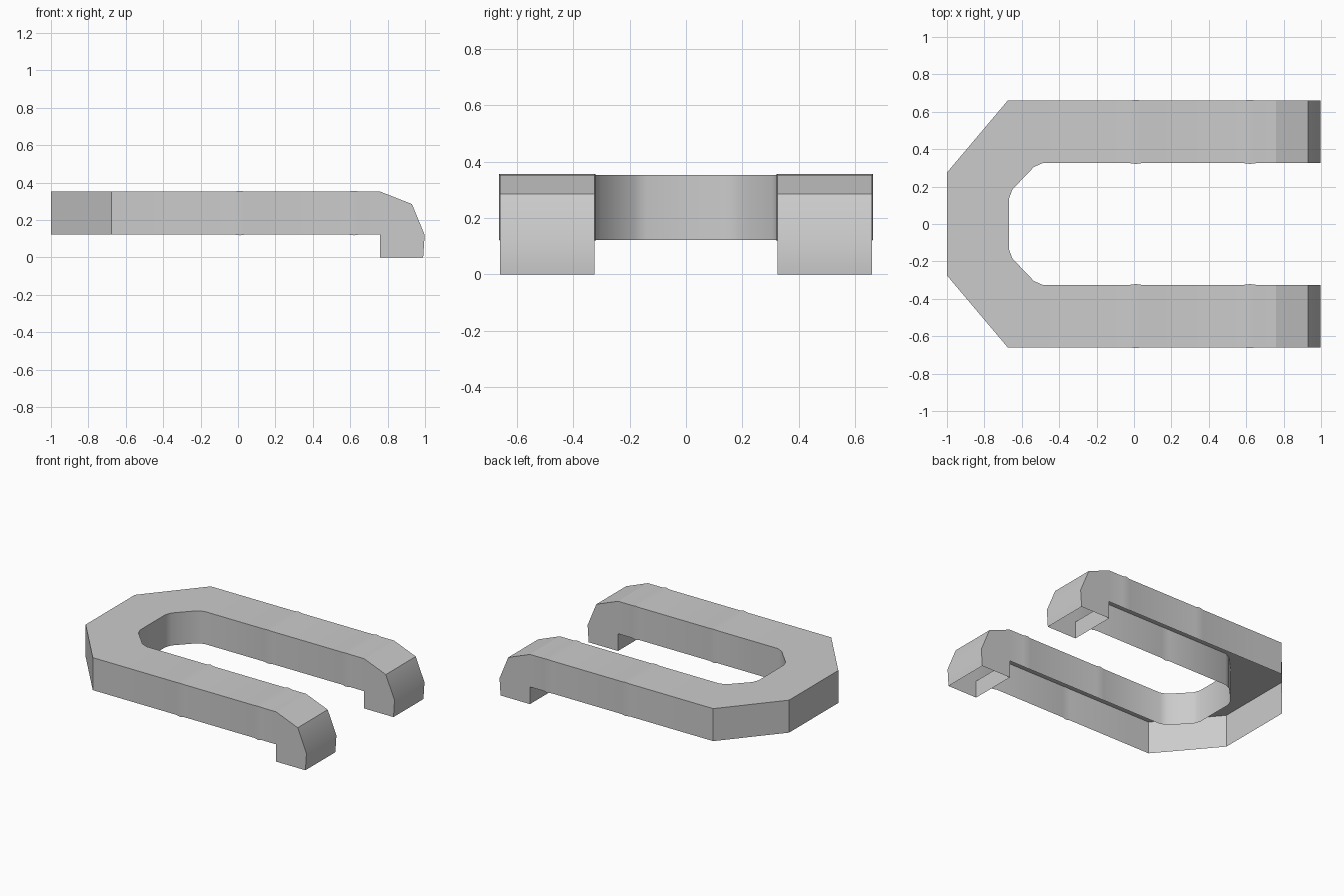
import bpy, bmesh, math

cube = bpy.data.objects.get("Cube")
if cube:
    bpy.data.objects.remove(cube)

LOW, HIGH = 0.122, 0.352
OUT, INN = 0.66, 0.325

# single grey paint
grey = bpy.data.materials.new("light grey")
grey.use_nodes = True
colour = (0.6, 0.6, 0.6, 1)
grey.diffuse_color = colour
grey.node_tree.nodes["Principled BSDF"].inputs["Base Color"].default_value = colour


def finish(name, bm):
    """Weld, orient, mirror to the other arm and smooth."""
    bmesh.ops.remove_doubles(bm, verts=bm.verts, dist=0.0005)
    mesh = bpy.data.meshes.new(name)
    bm.to_mesh(mesh)
    bm.free()
    mesh.materials.append(grey)
    ob = bpy.data.objects.new(name, mesh)
    bpy.context.collection.objects.link(ob)
    mirror = ob.modifiers.new("mirror", 'MIRROR')
    mirror.use_axis = (False, True, False)
    mirror.merge_threshold = 0.001
    bpy.ops.object.select_all(action='DESELECT')
    ob.select_set(True)
    bpy.context.view_layer.objects.active = ob
    bpy.ops.object.modifier_apply(modifier="mirror")
    bpy.ops.object.shade_smooth_by_angle(angle=math.radians(30))
    return ob


def joint(x):
    """Three stations with a slight swelling in the middle."""
    return [((x + d, OUT), (x + d, INN), b) for d, b in ((0.03, 0), (0, 0.004), (-0.03, 0))]


# stations: outer point, inner point, swelling
stations = [((0.76, OUT), (0.76, INN), 0)]
stations += joint(0.62) + joint(0.01)
stations += [
    ((-0.49, OUT), (-0.49, INN), 0),
    ((-0.675, OUT), (-0.535, 0.305), 0),
    ((-1, 0.275), (-0.65, 0.185), 0),
    ((-1, 0.2), (-0.667, 0.14), 0),
    ((-1, 0), (-0.667, 0), 0),
]

# channel: inner wall, roof and outer wall, open underneath
bm = bmesh.new()
rings = []
for (ox, oy), (ix, iy), b in stations:
    section = [(ox, oy + b, LOW - b), (ox, oy + b, HIGH + b),
               (ix, iy - b, HIGH + b), (ix, iy - b, LOW - b)]
    rings.append([bm.verts.new(p) for p in section])
for r, s in zip(rings, rings[1:]):
    for k in range(3):
        bm.faces.new((r[k], r[k + 1], s[k + 1], s[k]))
finish("u_channel", bm)

# downturned end: side profile swept across the arm, open at the foot
profile = [(0.76, LOW), (0.76, HIGH), (0.93, 0.285), (0.998, 0.12), (0.99, 0), (0.76, 0)]
bm = bmesh.new()
outer = [bm.verts.new((x, OUT, z)) for x, z in profile]
inner = [bm.verts.new((x, INN, z)) for x, z in profile]
bm.faces.new(outer)
bm.faces.new(inner[::-1])
for i, j in ((1, 2), (2, 3), (3, 4), (5, 0)):
    bm.faces.new((outer[j], outer[i], inner[i], inner[j]))
finish("end_elbow", bm)
